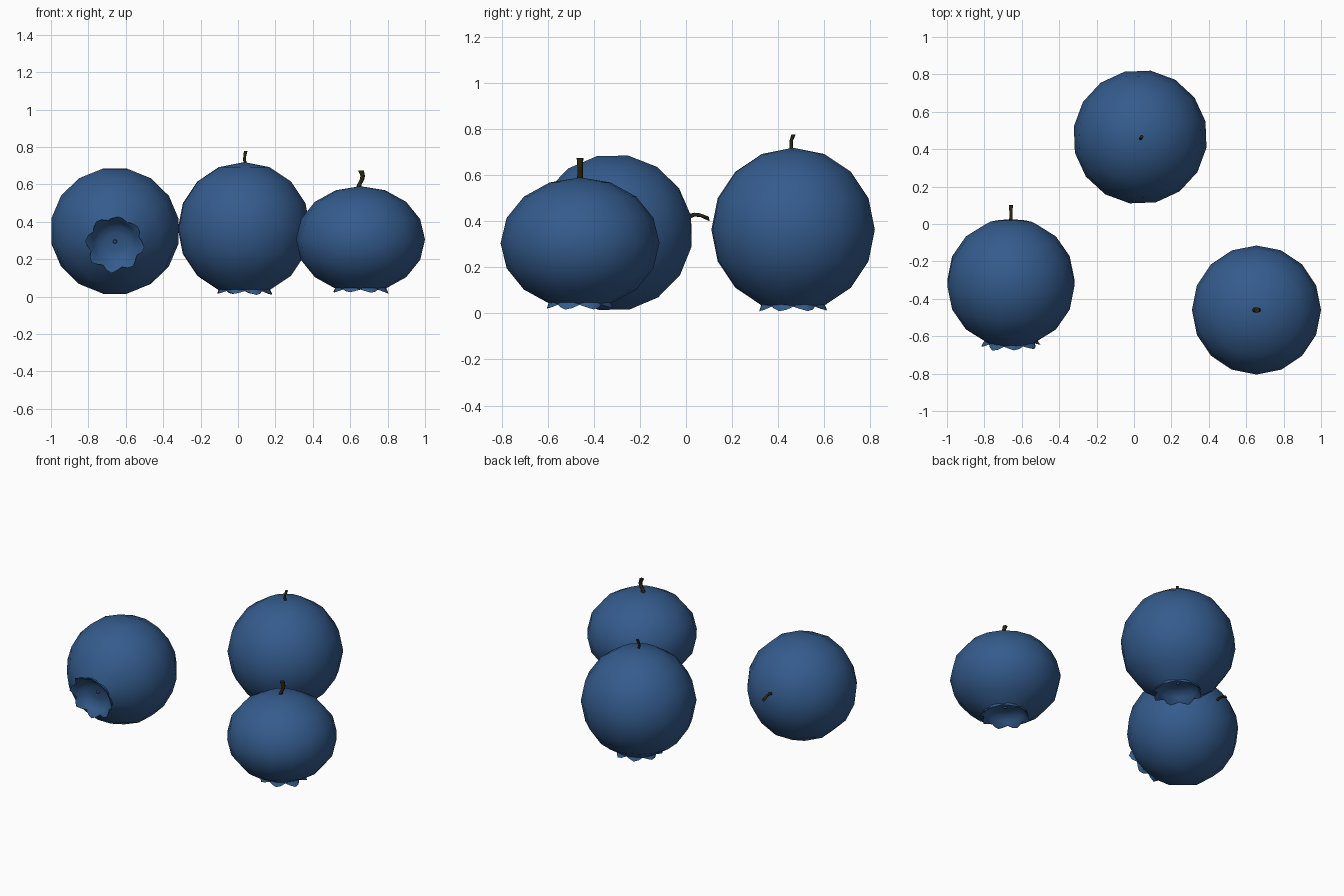
import bpy, bmesh, random
from math import sin, cos, pi, radians
from mathutils import Matrix, Vector

random.seed(4)
if "Cube" in bpy.data.objects:
    bpy.data.objects.remove(bpy.data.objects["Cube"])


def material(name, rgb):
    m = bpy.data.materials.new(name)
    m.use_nodes = True
    m.diffuse_color = (*rgb, 1)
    bsdf = m.node_tree.nodes["Principled BSDF"]
    bsdf.inputs["Base Color"].default_value = (*rgb, 1)
    bsdf.inputs["Roughness"].default_value = 0.6
    return m


BLUE = material("berry blue", (0.034, 0.105, 0.265))
BROWN = material("stem dark brown", (0.024, 0.019, 0.005))


def ring(radius, z, count, turn=0.0):
    return [Vector((radius * cos(turn + 2 * pi * i / count),
                    radius * sin(turn + 2 * pi * i / count), z)) for i in range(count)]


def loft(name, rings, mat, matrix, start=None, end=None, angle=180):
    """Skin a stack of rings, with optional pole points at either end."""
    bm = bmesh.new()
    loops = [[bm.verts.new(p) for p in r] for r in rings]
    n = len(loops[0])
    for a, b in zip(loops, loops[1:]):
        for i in range(n):
            j = (i + 1) % n
            bm.faces.new((a[i], b[i], b[j], a[j]))
    for pole, loop, flip in ((start, loops[0], False), (end, loops[-1], True)):
        if pole is not None:
            tip = bm.verts.new(pole)
            for i in range(n):
                f = (tip, loop[i], loop[(i + 1) % n])
                bm.faces.new(f[::-1] if flip else f)
    mesh = bpy.data.meshes.new(name)
    bm.to_mesh(mesh)
    bm.free()
    obj = bpy.data.objects.new(name, mesh)
    bpy.context.collection.objects.link(obj)
    mesh.materials.append(mat)
    obj.matrix_world = matrix
    bpy.ops.object.select_all(action="DESELECT")
    obj.select_set(True)
    bpy.context.view_layer.objects.active = obj
    bpy.ops.object.shade_smooth_by_angle(angle=radians(angle))
    return obj


def berry(name, centre, radius, half_height, tilt, turn, stem, thick):
    place = Matrix.Translation(centre) @ Matrix.Rotation(radians(tilt), 4, "X")

    # Round body, open underneath where the crown sits
    step = pi / 8
    body = [ring(radius * cos(pi / 2 - k * step), half_height * sin(pi / 2 - k * step),
                 16, turn * step) for k in range(1, 8)]
    loft(name + "_body", body, BLUE, place, start=(0, 0, half_height))

    # Jagged flared crown around a shallow bowl with a tiny nub
    base = -half_height * cos(step)
    n = 32
    teeth = [random.uniform(0.7, 1.1) for _ in range(8)]
    rim = []
    for i, p in enumerate(ring(1, 0, n, random.random())):
        t = teeth[i // 4] * (0.1, 0.55, 1, 0.7)[i % 4]
        r = 0.130 + 0.029 * t
        rim.append(Vector((p.x * r, p.y * r, base - 0.002 - 0.022 * t)))
    lip = [Vector((p.x * 0.93, p.y * 0.93, p.z + 0.006)) for p in rim]
    turn_in = random.random() * 0.1
    crown = [ring(0.132, base + 0.02, n, turn_in), rim, lip]
    crown += [ring(r, base + d, n, turn_in) for r, d in
              ((0.115, 0.018), (0.09, 0.042), (0.05, 0.052), (0.011, 0.054), (0.008, 0.045))]
    # keep every ring in line with the rim
    for r in crown:
        for i, p in enumerate(r):
            size = Vector((p.x, p.y)).length
            way = Vector((rim[i].x, rim[i].y)).normalized() * size
            p.x, p.y = way.x, way.y
    loft(name + "_crown", crown, BLUE, place, end=(0, 0, base + 0.044), angle=50)

    # Short bent stem: a flared tube through the given offsets
    tube = []
    for k, (x, y, z) in enumerate(stem):
        r = thick * (1.25 if k in (0, len(stem) - 1) else 1)
        tube.append([p + Vector((x, y, half_height)) for p in ring(r, z, 8)])
    tube.reverse()
    top = sum(tube[0], Vector()) / 8
    loft(name + "_stem", tube, BROWN, place, start=top, angle=50)


# Stem paths are offsets from the top of each berry
berry("left_berry", (0.655, -0.46, 0.305), 0.345, 0.285, 0, 0,
      [(-0.012, 0, -0.02), (-0.006, 0, 0.01), (0.008, 0, 0.035),
       (0.012, 0, 0.055), (0.002, 0, 0.085)], 0.012)
berry("back_berry", (0.033, 0.465, 0.363), 0.359, 0.356, 0, 0.6,
      [(0.006, -0.006, -0.02), (0.002, -0.009, 0.015), (0.003, -0.008, 0.03),
       (0.008, 0.002, 0.058)], 0.0075)
berry("right_berry", (-0.658, -0.315, 0.35), 0.347, 0.345, -78, 0.5,
      [(0, 0, -0.02), (0, -0.004, 0.015), (0, 0.004, 0.04),
       (0, 0.028, 0.074)], 0.0085)
